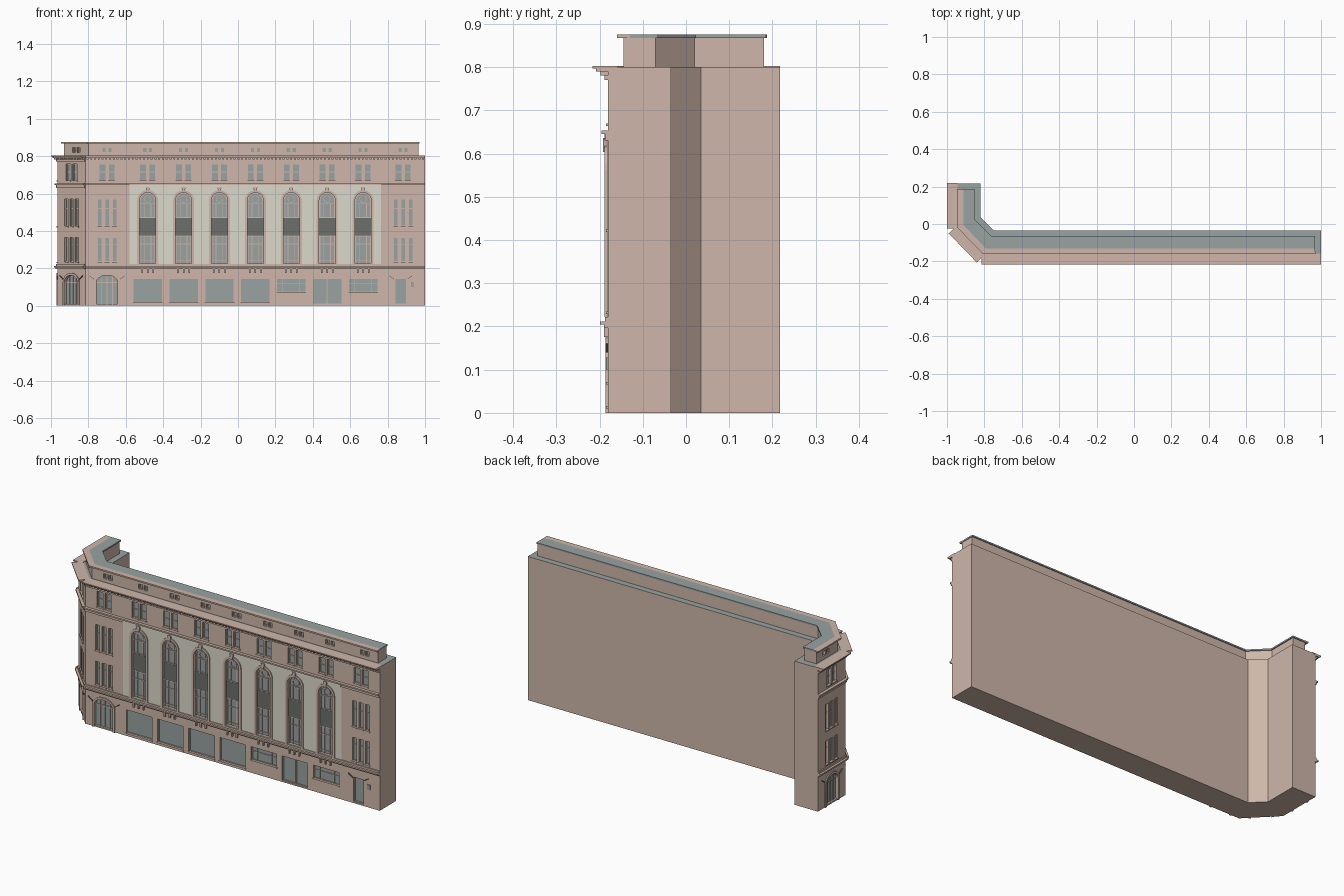
import bpy, bmesh, math
from mathutils import Matrix, Vector

cube = bpy.data.objects.get("Cube")
if cube:
    bpy.data.objects.remove(cube)


def material(name, rgb):
    mat = bpy.data.materials.new(name)
    colour = [(c / 255) ** 2.2 for c in rgb] + [1]
    mat.use_nodes = True
    mat.diffuse_color = colour
    mat.node_tree.nodes["Principled BSDF"].inputs["Base Color"].default_value = colour
    return mat


stone = material("pink stone", (205, 181, 168))
cream = material("cream render", (219, 217, 202))
slate = material("slate and glass", (152, 161, 161))
dark = material("dark panel", (108, 111, 106))

parts = {}


def solid(part, mat, lower, upper):
    """Add a closed prism between two matching loops of points."""
    bm = parts.setdefault(part, (bmesh.new(), mat))[0]
    a = [bm.verts.new(p) for p in lower]
    b = [bm.verts.new(p) for p in upper]
    bm.faces.new(a)
    bm.faces.new(b)
    for i in range(len(a)):
        j = (i + 1) % len(a)
        bm.faces.new((a[i], a[j], b[j], b[i]))


def slab(part, mat, outline, z0, z1):
    solid(part, mat, [(x, y, z0) for x, y in outline], [(x, y, z1) for x, y in outline])


def prism(wall, part, mat, outline, d0, d1):
    """Extrude an outline (along wall, up) from depth d0 to d1 outward."""
    solid(part, mat, *[[wall @ Vector((u, -d, z)) for u, z in outline] for d in (d0, d1)])


def box(wall, part, mat, u0, u1, z0, z1, d0, d1):
    prism(wall, part, mat, [(u0, z0), (u1, z0), (u1, z1), (u0, z1)], d0, d1)


def arch(u, half, z0, spring, rise, n=14):
    curve = [(u + half * math.cos(math.pi * i / n), spring + rise * math.sin(math.pi * i / n))
             for i in range(n + 1)]
    return [(u + half, z0)] + curve + [(u - half, z0)]


def surround(wall, part, mat, u, half, z0, spring, rise, width, d0, d1):
    outer = arch(u, half + width, z0, spring, rise + width)
    prism(wall, part, mat, outer + arch(u, half, z0, spring, rise)[::-1], d0, d1)


def window(wall, u, z0, z1, width, base=0, bars=(), rail=None, sill=True):
    """Recessed rectangular window with a slim frame, optional mullions and sill."""
    h, t = width / 2, 0.003
    box(wall, "cutter", stone, u - h, u + h, z0, z1, base - 0.014, base + 0.02)
    box(wall, "window_glass", slate, u - h, u + h, z0, z1, base - 0.016, base - 0.012)
    strips = [(u - h, u - h + t, z0, z1), (u + h - t, u + h, z0, z1),
              (u - h, u + h, z0, z0 + t), (u - h, u + h, z1 - t, z1)]
    strips += [(u + b - t / 2, u + b + t / 2, z0, z1) for b in bars]
    if rail:
        strips.append((u - h, u + h, rail - t / 2, rail + t / 2))
    for s in strips:
        box(wall, "window_frames", stone, *s, base - 0.012, base - 0.008)
    if sill:
        box(wall, "window_sills", stone, u - h - 0.004, u + h + 0.004, z0 - 0.006, z0, base - 0.002, base + 0.005)


def arched_door(wall, u, half):
    outline = arch(u, half, 0.008, 0.125, 0.038)
    prism(wall, "cutter", stone, outline, -0.014, 0.02)
    prism(wall, "window_glass", slate, outline, -0.016, -0.012)
    surround(wall, "door_surrounds", stone, u, half, 0.0, 0.125, 0.038, 0.012, -0.002, 0.006)
    for b in (-half / 2, 0, half / 2):
        box(wall, "window_frames", stone, u + b - 0.002, u + b + 0.002, 0.008, 0.155, -0.012, -0.008)
    box(wall, "window_frames", stone, u - half, u + half, 0.122, 0.128, -0.012, -0.007)
    lamps(wall, u, half + 0.012)


def lamps(wall, u, reach):
    # slanted lamp arms either side of a door
    for s in (-1, 1):
        a, b = u + s * reach, u + s * (reach + 0.026)
        prism(wall, "lamp_arms", dark, [(a, 0.14), (b, 0.158), (b, 0.162), (a, 0.144)], -0.001, 0.006)


def tall_window(wall, u):
    """Two-storey arched bay with a dark panel between the floors."""
    half, spring = 0.043, 0.562
    outline = arch(u, half, 0.226, spring, half)
    prism(wall, "cutter", stone, outline, -0.014, 0.02)
    prism(wall, "window_glass", slate, outline, -0.016, -0.012)
    surround(wall, "arch_surrounds", stone, u, half, 0.222, spring, half, 0.013, -0.002, 0.008)
    surround(wall, "window_frames", stone, u, half - 0.006, 0.226, spring, half - 0.006, 0.006, -0.012, -0.007)
    box(wall, "spandrel_panels", dark, u - half, u + half, 0.375, 0.47, -0.013, -0.006)
    for b in (-0.018, 0.018):
        box(wall, "window_frames", stone, u + b - 0.002, u + b + 0.002, 0.226, 0.375, -0.012, -0.008)
        box(wall, "window_frames", stone, u + b - 0.002, u + b + 0.002, 0.47, 0.55, -0.012, -0.008)
    for z in (0.24, 0.33, 0.372, 0.472, 0.545):
        box(wall, "window_frames", stone, u - half, u + half, z - 0.002, z + 0.002, -0.012, -0.007)
    # roundel in the arch head
    ring = [(math.cos(math.pi * i / 8), math.sin(math.pi * i / 8)) for i in range(16)]
    for i in range(16):
        (c, s), (e, f) = ring[i], ring[(i + 1) % 16]
        prism(wall, "window_frames", stone,
              [(u + r * x, 0.57 + r * y) for r, x, y in ((0.02, c, s), (0.02, e, f), (0.017, e, f), (0.017, c, s))],
              -0.012, -0.008)
    prism(wall, "keystones", stone,
          [(u - 0.006, 0.604), (u + 0.006, 0.604), (u + 0.011, 0.636), (u - 0.011, 0.636)], 0, 0.012)


def upper_pairs(wall, u):
    for s in (-1, 1):
        window(wall, u + s * 0.0245, 0.67, 0.758, 0.037, rail=0.715)
        window(wall, u + s * 0.016, 0.82, 0.846, 0.023, base=-0.035, sill=False)


def triple_windows(wall, u):
    for s in (-1, 0, 1):
        window(wall, u + s * 0.04, 0.425, 0.57, 0.025, rail=0.52)
        window(wall, u + s * 0.04, 0.235, 0.365, 0.025, rail=0.325)


def mouldings(wall, u0, u1):
    bands = [("plinth", 0, 0.012, 0.004), ("lower_cornice", 0.196, 0.204, 0.01),
             ("lower_cornice", 0.204, 0.212, 0.019), ("lower_cornice", 0.212, 0.222, 0.007),
             ("string_course", 0.63, 0.645, 0.007), ("string_course", 0.645, 0.653, 0.016),
             ("top_cornice", 0.77, 0.782, 0.008), ("top_cornice", 0.79, 0.797, 0.028)]
    for name, z0, z1, d in bands:
        if name != "plinth":
            box(wall, name, stone, u0, u1, z0, z1, -0.002, d)
    box(wall, "top_cornice", stone, u0, u1, 0.797, 0.803, -0.022, 0.036)
    count = int((u1 - u0) / 0.02)
    for i in range(count):
        u = u0 + (i + 0.5) * (u1 - u0) / count
        box(wall, "dentils", stone, u - 0.005, u + 0.005, 0.781, 0.791, -0.002, 0.018)


# Main masses: the L-shaped body, the attic and its roof
body = [(1, -.18), (-.815, -.18), (-.965, -.025), (-.965, .217), (-.82, .217), (-.82, .035), (-.75, -.035), (1, -.035)]
attic = [(.965, -.145), (-.8, -.145), (-.93, -.01), (-.93, .18), (-.855, .18), (-.855, .02), (-.765, -.07), (.965, -.07)]
roof = [(.968, -.13), (-.793, -.13), (-.912, -.006), (-.912, .185), (-.85, .185), (-.85, .022), (-.763, -.065), (.968, -.065)]
coping = [(.97, -.16), (-.808, -.16), (-.946, -.018), (-.946, .187)]
slab("main_body", stone, body, 0, 0.8)
slab("attic", stone, attic, 0.799, 0.868)
slab("attic_roof", slate, roof, 0.867, 0.875)
slab("attic_coping", stone, coping + roof[3::-1], 0.867, 0.875)


def wall_frame(x, y, degrees):
    return Matrix.Translation((x, y, 0)) @ Matrix.Rotation(math.radians(degrees), 4, "Z")


front = wall_frame(0, -0.18, 0)
corner = wall_frame(-0.89, -0.1025, -45.94)
side = wall_frame(-0.965, 0.096, -90)

mouldings(front, -0.815, 1.0)
mouldings(corner, -0.108, 0.108)
mouldings(side, -0.122, 0.121)

# Long front
bays = [-0.483 + 0.192 * i for i in range(7)]
box(front, "cream_panel", cream, -0.58, 0.765, 0.222, 0.63, -0.002, 0.003)
box(front, "cream_panel_top", cream, -0.58, 0.765, 0.63, 0.645, 0, 0.0085)
for i, u in enumerate(bays):
    tall_window(front, u)
    upper_pairs(front, u)
    for s in (-1, 0, 1):
        box(front, "frieze_brackets", stone, u + s * 0.03 - 0.004, u + s * 0.03 + 0.004, 0.175, 0.196, -0.002, 0.01)
    if i < 4:
        window(front, u, 0.016, 0.145, 0.158)
    elif i == 5:
        window(front, u, 0.008, 0.145, 0.158, bars=(-0.003, 0.003), sill=False)
    else:
        window(front, u, 0.072, 0.145, 0.158, bars=(-0.045, 0.045), rail=0.12)
for u in (-0.70, 0.883):
    triple_windows(front, u)
    upper_pairs(front, u)
arched_door(front, -0.70, 0.057)
window(front, 0.87, 0.008, 0.145, 0.062, sill=False)
lamps(front, 0.87, 0.035)
box(front, "wall_box", slate, 0.925, 0.942, 0.1, 0.128, -0.002, 0.005)

# Chamfered corner and short side
for wall in (corner, side):
    triple_windows(wall, 0)
    upper_pairs(wall, 0)
    arched_door(wall, 0, 0.05)

# Turn the collected parts into objects
objects = {}
for name, (bm, mat) in parts.items():
    bmesh.ops.recalc_face_normals(bm, faces=bm.faces)
    mesh = bpy.data.meshes.new(name)
    mesh.materials.append(mat)
    if name == "main_body":
        mesh.materials.append(slate)
        for face in bm.faces:
            face.material_index = int(face.normal.z > 0.5)
    bm.to_mesh(mesh)
    bm.free()
    objects[name] = bpy.data.objects.new(name, mesh)
    bpy.context.collection.objects.link(objects[name])

# Cut the window recesses
cutter = objects["cutter"]
cutter.hide_render = True
for name in ("main_body", "attic", "cream_panel"):
    ob = objects[name]
    mod = ob.modifiers.new("openings", "BOOLEAN")
    mod.object = cutter
    mod.solver = "EXACT"
    bpy.context.view_layer.objects.active = ob
    bpy.ops.object.modifier_apply(modifier=mod.name)
bpy.data.objects.remove(cutter)
